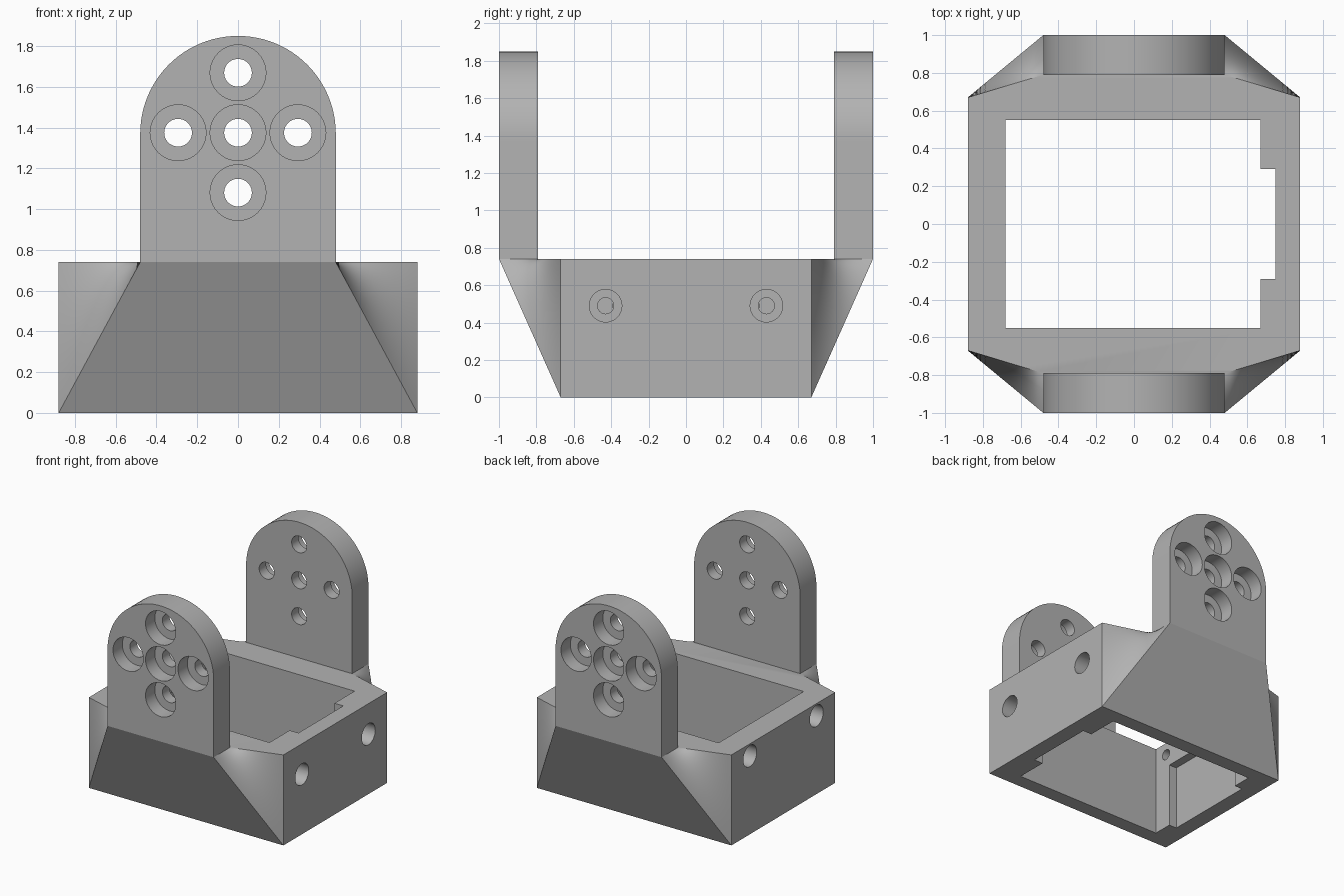
import bpy, bmesh, math
from mathutils import Vector

cube = bpy.data.objects.get("Cube")
if cube:
    bpy.data.objects.remove(cube, do_unlink=True)

HX, HY, HZ = 0.88, 0.67, 0.74        # base half width, half depth, height
TX, T_IN, T_OUT = 0.48, 0.79, 1.0    # tab half width, inner and outer face
PIVOT = 1.37                         # height of the tab's round centre

grey = bpy.data.materials.new("light_grey")
grey.use_nodes = True
colour = (0.45, 0.45, 0.45, 1)
grey.diffuse_color = colour
grey.node_tree.nodes["Principled BSDF"].inputs["Base Color"].default_value = colour


def add_object(name, bm):
    bmesh.ops.recalc_face_normals(bm, faces=bm.faces)
    mesh = bpy.data.meshes.new(name)
    bm.to_mesh(mesh)
    bm.free()
    mesh.materials.append(grey)
    obj = bpy.data.objects.new(name, mesh)
    bpy.context.collection.objects.link(obj)
    return obj


def face(bm, points):
    return bm.faces.new([bm.verts.new(p) for p in points])


def prism(bm, outline, z0, z1):
    """Upright solid over an outline in x and y."""
    base = face(bm, [(x, y, z0) for x, y in outline])
    top = bmesh.ops.extrude_face_region(bm, geom=[base])["geom"]
    bmesh.ops.translate(bm, vec=(0, 0, z1 - z0),
                        verts=[v for v in top if isinstance(v, bmesh.types.BMVert)])


def stepped_bore(bm, start, direction, wide, narrow, depth, length):
    """Counterbored hole cutter that enters the surface at start."""
    direction = Vector(direction)
    turn = direction.to_track_quat('Z', 'Y')
    rings = []
    for radius, along in ((wide, -0.05), (wide, depth), (narrow, depth), (narrow, length)):
        angles = [math.tau * i / 40 for i in range(40)]
        rings.append([bm.verts.new(Vector(start) + turn @ Vector(
            (radius * math.cos(a), radius * math.sin(a), along))) for a in angles])
    for a, b in zip(rings, rings[1:]):
        for i in range(40):
            j = (i + 1) % 40
            bm.faces.new((a[i], a[j], b[j], b[i]))
    bm.faces.new(rings[0][::-1])
    bm.faces.new(rings[-1])


# Base block with flared ends and two round-topped tabs, as one shell
bm = bmesh.new()
face(bm, [(-HX, -HY, 0), (-HX, HY, 0), (HX, HY, 0), (HX, -HY, 0)])
face(bm, [(HX, -HY, HZ), (HX, HY, HZ), (TX, T_IN, HZ), (-TX, T_IN, HZ),
          (-HX, HY, HZ), (-HX, -HY, HZ), (-TX, -T_IN, HZ), (TX, -T_IN, HZ)])
arch = [(-TX, HZ)] + [(-TX * math.cos(math.pi * i / 48), PIVOT + TX * math.sin(math.pi * i / 48))
                      for i in range(49)] + [(TX, HZ)]
flares = []
for s in (-1, 1):
    face(bm, [(s * HX, -HY, 0), (s * HX, HY, 0), (s * HX, HY, HZ), (s * HX, -HY, HZ)])
    # sloped end under the tab
    face(bm, [(-HX, s * HY, 0), (HX, s * HY, 0), (TX, s * T_OUT, HZ), (-TX, s * T_OUT, HZ)])
    # twisted corner surfaces
    for m in (-1, 1):
        flares.append(face(bm, [(m * HX, s * HY, 0), (m * HX, s * HY, HZ),
                                (m * TX, s * T_IN, HZ), (m * TX, s * T_OUT, HZ)]))
    # tab faces and rim
    for y in (T_IN, T_OUT):
        face(bm, [(x, s * y, z) for x, z in arch])
    for (x0, z0), (x1, z1) in zip(arch, arch[1:]):
        face(bm, [(x0, s * T_IN, z0), (x0, s * T_OUT, z0), (x1, s * T_OUT, z1), (x1, s * T_IN, z1)])
bmesh.ops.remove_doubles(bm, verts=bm.verts, dist=0.0005)
edges = list({e for f in flares for e in f.edges})
bmesh.ops.subdivide_edges(bm, edges=edges, cuts=13, use_grid_fill=True)
bracket = add_object("hinge_bracket", bm)

# Rectangular opening with a cable notch in the left wall
opening = bmesh.new()
prism(opening, [(-0.68, -0.55), (0.67, -0.55), (0.67, -0.29), (0.75, -0.29),
                (0.75, 0.29), (0.67, 0.29), (0.67, 0.55), (-0.68, 0.55)], -0.1, HZ + 0.1)

# Lower recess inside the right wall
recess = bmesh.new()
prism(recess, [(-0.75, -0.39), (-0.6, -0.39), (-0.6, 0.39), (-0.75, 0.39)], -0.1, 0.53)

# Screw holes in the tabs and the side walls
bores = bmesh.new()
for s in (-1, 1):
    for dx, dz in ((0, 0), (1, 0), (-1, 0), (0, 1), (0, -1)):
        stepped_bore(bores, (0.294 * dx, s * T_OUT, PIVOT + 0.005 + 0.294 * dz),
                     (0, -s, 0), 0.137, 0.068, 0.12, 0.26)
    stepped_bore(bores, (HX, s * 0.43, 0.49), (-1, 0, 0), 0.087, 0.043, 0.13, 0.3)
    stepped_bore(bores, (-HX, s * 0.43, 0.64), (1, 0, 0), 0.087, 0.043, 0.13, 0.3)

bpy.ops.object.select_all(action='DESELECT')
bracket.select_set(True)
bpy.context.view_layer.objects.active = bracket
for name, shape in (("opening_cutter", opening), ("recess_cutter", recess), ("bore_cutter", bores)):
    cutter = add_object(name, shape)
    cutter.hide_render = True
    cut = bracket.modifiers.new(name, 'BOOLEAN')
    cut.operation = 'DIFFERENCE'
    cut.solver = 'EXACT'
    cut.object = cutter
    bpy.ops.object.modifier_apply(modifier=cut.name)
    bpy.data.objects.remove(cutter, do_unlink=True)

bpy.ops.object.shade_smooth_by_angle(angle=math.radians(20))
